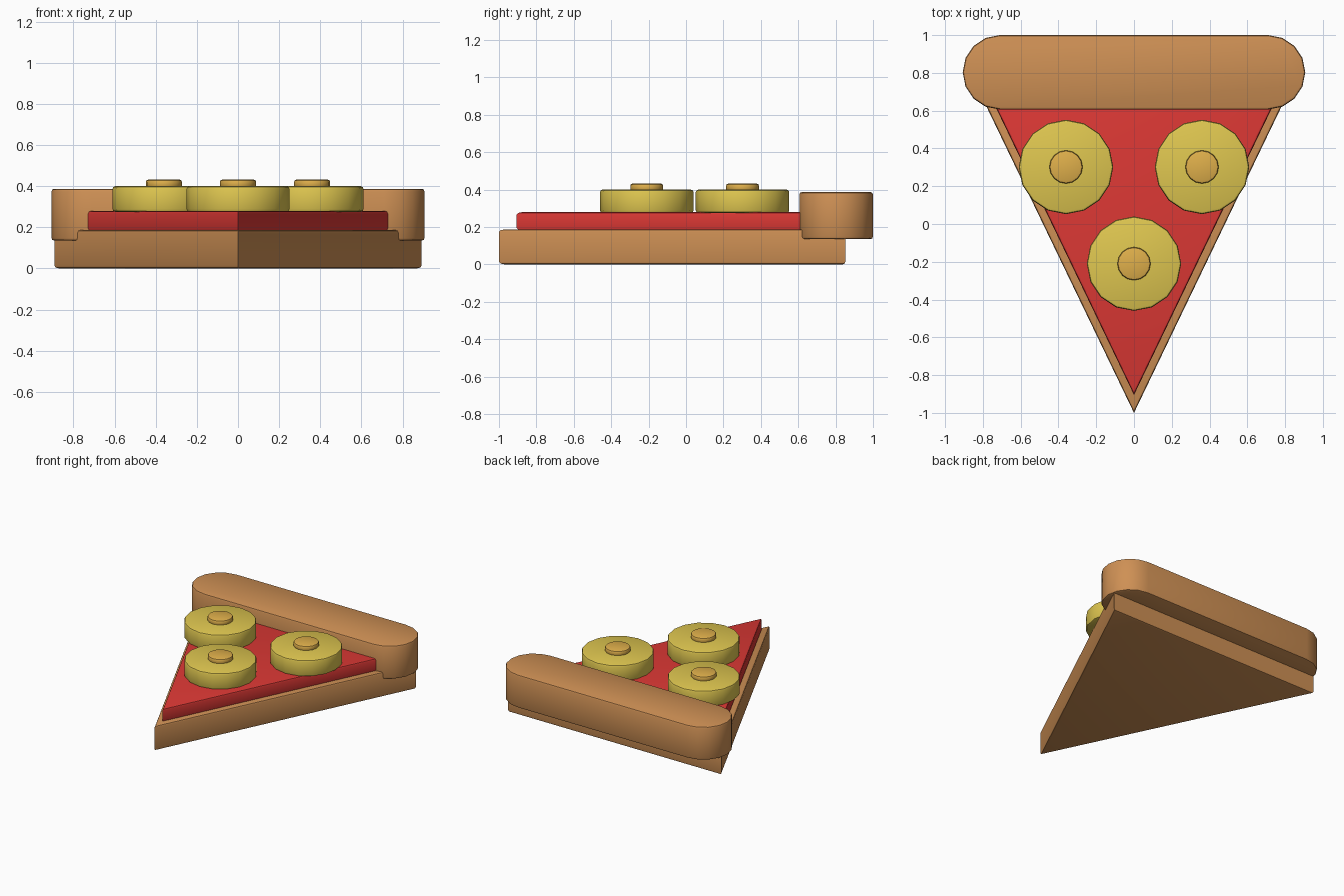
import bpy, bmesh, math

if "Cube" in bpy.data.objects:
    bpy.data.objects.remove(bpy.data.objects["Cube"])


def material(name, rgb):
    m = bpy.data.materials.new(name)
    m.diffuse_color = (*rgb, 1)
    m.use_nodes = True
    m.node_tree.nodes["Principled BSDF"].inputs["Base Color"].default_value = m.diffuse_color
    return m


tan = material("baked_dough", (0.62, 0.28, 0.09))
red = material("sauce_red", (0.72, 0.04, 0.035))
yellow = material("topping_yellow", (0.74, 0.57, 0.08))
amber = material("topping_amber", (0.74, 0.43, 0.07))


def slab(name, outline, z0, z1, bevel, mat):
    """Extrude a counter-clockwise outline and round its top and bottom rims."""
    bm = bmesh.new()
    face = bm.faces.new([bm.verts.new((x, y, z0)) for x, y in outline])
    res = bmesh.ops.extrude_face_region(bm, geom=[face])
    for v in res["geom"]:
        if isinstance(v, bmesh.types.BMVert):
            v.co.z = z1
    bmesh.ops.recalc_face_normals(bm, faces=bm.faces)
    rims = [e for e in bm.edges if abs(e.verts[0].co.z - e.verts[1].co.z) < 1e-5]
    bmesh.ops.bevel(bm, geom=rims, offset=bevel, segments=2, profile=0.5,
                    affect='EDGES', clamp_overlap=True)
    mesh = bpy.data.meshes.new(name)
    bm.to_mesh(mesh)
    bm.free()
    obj = bpy.data.objects.new(name, mesh)
    bpy.context.collection.objects.link(obj)
    mesh.materials.append(mat)
    bpy.ops.object.select_all(action='DESELECT')
    obj.select_set(True)
    bpy.context.view_layer.objects.active = obj
    bpy.ops.object.shade_smooth_by_angle(angle=math.radians(35))
    return obj


def arc(cx, cy, r, start, sweep, n):
    return [(cx + r * math.cos(start + sweep * i / n),
             cy + r * math.sin(start + sweep * i / n)) for i in range(n + 1)]


# Triangular dough base and the sauce layer on top
slab("dough_base", [(0, -1), (0.892, 0.852), (-0.892, 0.852)], 0, 0.187, 0.014, tan)
slab("sauce", [(0, -0.905), (0.733, 0.62), (-0.733, 0.62)], 0.18, 0.28, 0.014, red)

# Thick crust with rounded ends
h = math.pi / 2
crust = arc(0.71, 0.803, 0.197, -h, math.pi, 8) + arc(-0.71, 0.803, 0.197, h, math.pi, 8)
slab("crust", crust, 0.135, 0.387, 0.014, tan)

# Three round toppings, each with a small raised centre
for i, (x, y) in enumerate([(-0.36, 0.302), (0.36, 0.302), (0, -0.21)], 1):
    slab(f"topping_{i}", arc(x, y, 0.25, 0, 2 * math.pi, 16)[:-1], 0.275, 0.4, 0.014, yellow)
    slab(f"topping_centre_{i}", arc(x, y, 0.088, 0, 2 * math.pi, 16)[:-1],
         0.39, 0.432, 0.012, amber)
